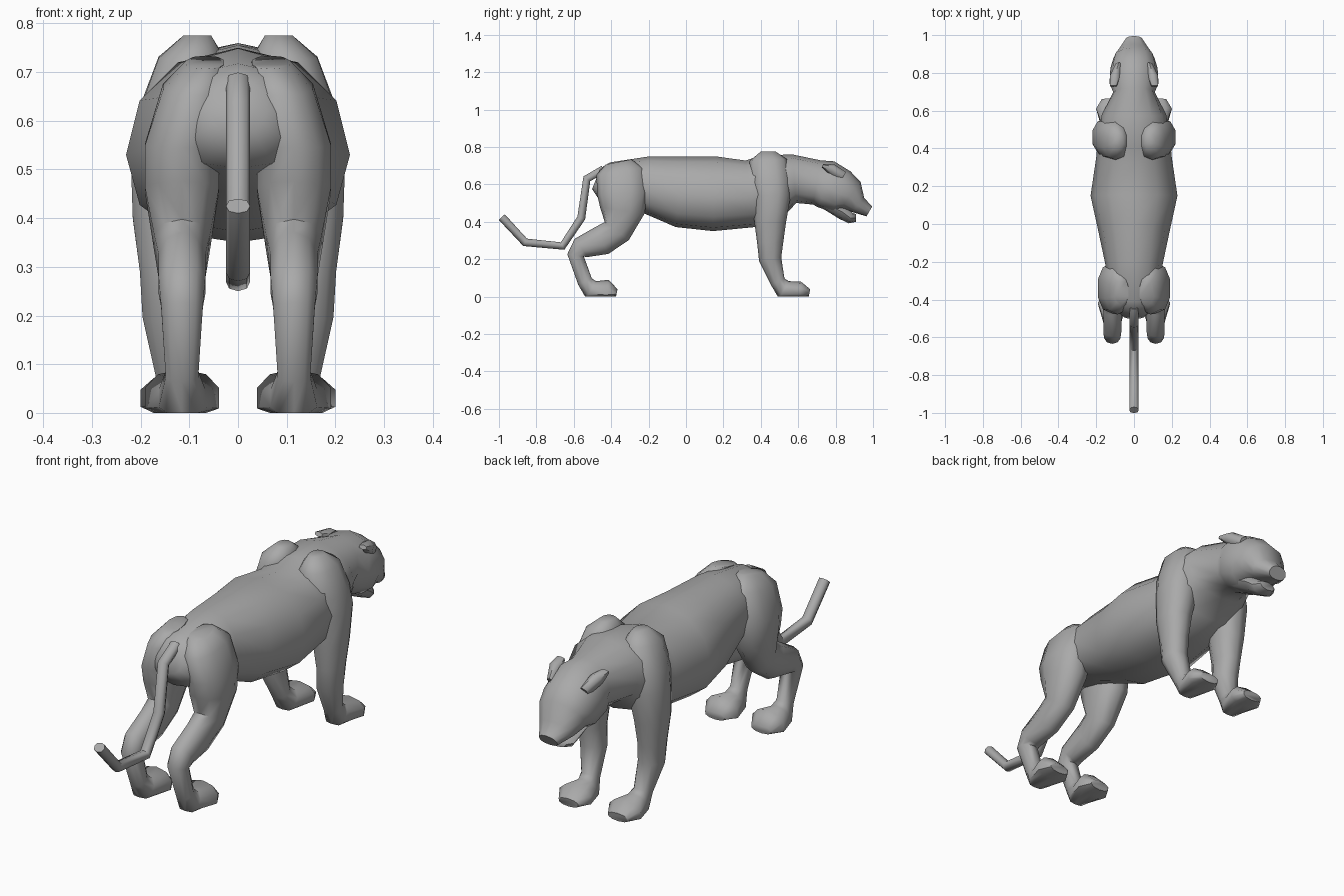
import bpy, bmesh, math
from mathutils import Vector

cube = bpy.data.objects.get("Cube")
if cube:
    bpy.data.objects.remove(cube, do_unlink=True)

grey = bpy.data.materials.new("plain grey")
grey.use_nodes = True
colour = (0.4, 0.4, 0.4, 1)
grey.diffuse_color = colour
grey.node_tree.nodes["Principled BSDF"].inputs["Base Color"].default_value = colour


def middle(height):
    return 0


def front_stance(height):
    return 0.12 + 0.03 * math.sin(4.5 * height) - 0.15 * max(0, height - 0.6)


def hind_stance(height):
    return 0.115 - 0.4 * max(0, height - 0.6)


def ear_spread(height):
    return 0.5 * height - 0.24


def section(centre, across, depth, width, sides, sag):
    """Points of a slightly squared oval; sag lowers its widest line."""
    points = []
    for i in range(sides):
        angle = math.tau * i / sides
        c, s = math.cos(angle), math.sin(angle)
        c = math.copysign(abs(c) ** 0.9, c)
        s = math.copysign(abs(s) ** 0.9, s)
        point = centre + across * depth * (c - sag * s * s)
        point.x += width * s
        point.z = max(point.z, 0)
        points.append(point)
    return points


def limb(name, stations, sides=10, sag=0, place=middle):
    """Skin ovals (y, z, half depth, half width) square to the path they follow."""
    centres = [Vector((place(z), y, z)) for y, z, depth, width in stations]
    steps = [(b - a).normalized() for a, b in zip(centres, centres[1:])]
    bm = bmesh.new()
    loops = []
    for k, (y, z, depth, width) in enumerate(stations):
        before = steps[max(k - 1, 0)]
        after = steps[min(k, len(steps) - 1)]
        along = before + after
        across = Vector((0, -along.z, along.y)).normalized()
        points = section(centres[k], across, depth, width, sides, sag)
        loops.append([bm.verts.new(p) for p in points])
    for low, high in zip(loops, loops[1:]):
        for i in range(sides):
            j = (i + 1) % sides
            bm.faces.new((low[i], low[j], high[j], high[i]))
    bm.faces.new(loops[0])
    bm.faces.new(loops[-1])
    bmesh.ops.recalc_face_normals(bm, faces=bm.faces)
    mesh = bpy.data.meshes.new(name)
    bm.to_mesh(mesh)
    bm.free()
    mesh.materials.append(grey)
    obj = bpy.data.objects.new(name, mesh)
    bpy.context.collection.objects.link(obj)
    if place is not middle:
        mirror = obj.modifiers.new("both sides", "MIRROR")
        mirror.use_mirror_merge = False
    bpy.ops.object.select_all(action="DESELECT")
    bpy.context.view_layer.objects.active = obj
    obj.select_set(True)
    bpy.ops.object.shade_smooth_by_angle(angle=math.radians(60))


# Trunk, neck and upper head in one skin
limb("body", [
    (-0.48, 0.63, 0.06, 0.06),
    (-0.43, 0.61, 0.11, 0.13),
    (-0.22, 0.6, 0.15, 0.15),
    (-0.03, 0.56, 0.19, 0.19),
    (0.15, 0.55, 0.2, 0.23),
    (0.35, 0.55, 0.18, 0.2),
    (0.46, 0.59, 0.175, 0.19),
    (0.58, 0.63, 0.13, 0.17),
    (0.7, 0.61, 0.12, 0.11),
    (0.75, 0.6, 0.13, 0.13),
    (0.83, 0.56, 0.12, 0.125),
    (0.88, 0.54, 0.09, 0.11),
    (0.92, 0.49, 0.05, 0.085),
    (0.98, 0.455, 0.03, 0.045),
], sides=12, sag=0.1)

# Lower jaw, leaving the mouth slightly open
limb("lower_jaw", [
    (0.74, 0.5, 0.03, 0.08),
    (0.84, 0.45, 0.04, 0.07),
    (0.88, 0.42, 0.03, 0.06),
    (0.91, 0.42, 0.02, 0.04),
], sides=8)

# Ears, swept back from the sides of the skull
limb("ears", [
    (0.84, 0.64, 0.03, 0.02),
    (0.78, 0.68, 0.03, 0.03),
    (0.73, 0.7, 0.01, 0.02),
], sides=6, place=ear_spread)

# Shoulders, forelegs and forepaws
limb("front_legs", [
    (0.44, 0.775, 0.04, 0.03),
    (0.44, 0.73, 0.1, 0.07),
    (0.45, 0.62, 0.11, 0.08),
    (0.46, 0.54, 0.1, 0.085),
    (0.45, 0.4, 0.085, 0.07),
    (0.45, 0.29, 0.07, 0.055),
    (0.45, 0.2, 0.06, 0.055),
    (0.49, 0.08, 0.04, 0.04),
    (0.52, 0.03, 0.06, 0.05),
    (0.61, 0.03, 0.05, 0.08),
    (0.66, 0.02, 0.02, 0.05),
], place=front_stance)

# Haunches, hind legs and hind paws
limb("hind_legs", [
    (-0.36, 0.72, 0.07, 0.04),
    (-0.35, 0.67, 0.13, 0.07),
    (-0.34, 0.55, 0.135, 0.08),
    (-0.34, 0.46, 0.12, 0.08),
    (-0.37, 0.35, 0.08, 0.06),
    (-0.45, 0.3, 0.08, 0.05),
    (-0.56, 0.26, 0.06, 0.05),
    (-0.59, 0.22, 0.045, 0.045),
    (-0.54, 0.08, 0.04, 0.035),
    (-0.51, 0.03, 0.06, 0.05),
    (-0.42, 0.03, 0.06, 0.08),
    (-0.37, 0.02, 0.02, 0.05),
], place=hind_stance)

# Tail, hanging down and curling out behind
tail_path = [(-0.44, 0.68), (-0.53, 0.63), (-0.56, 0.42),
             (-0.66, 0.27), (-0.86, 0.29), (-0.985, 0.425)]
limb("tail", [(y, z, 0.022, 0.025) for y, z in tail_path], sides=8)
